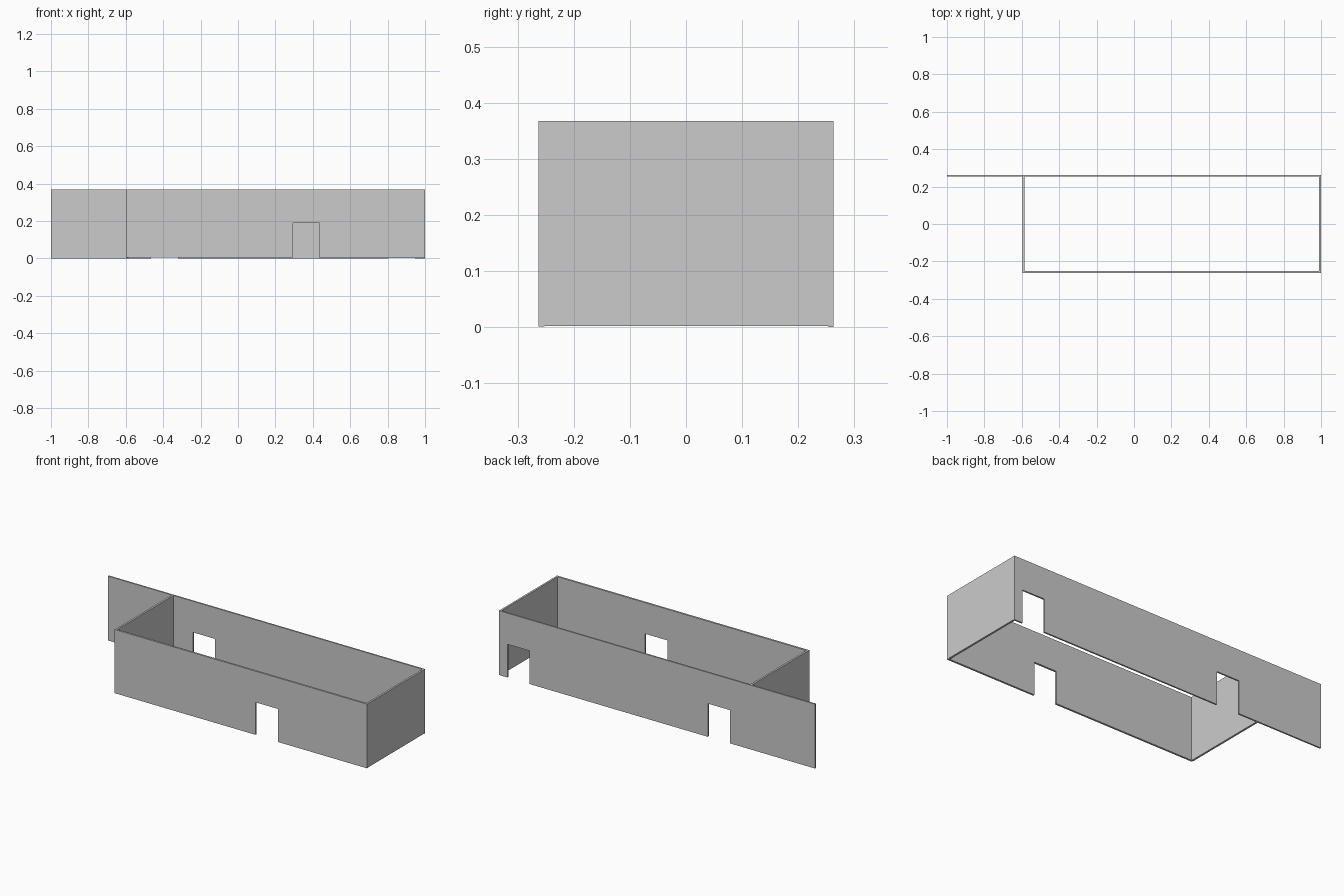
import bpy, bmesh
from mathutils import Vector

if "Cube" in bpy.data.objects:
    bpy.data.objects.remove(bpy.data.objects["Cube"])

H = 0.368        # wall height
T = 0.011        # wall thickness
Y = 0.263        # half depth
LEFT = -0.597    # outer face of the left wall
DOOR_W, DOOR_H = 0.142, 0.19


def wall(name, origin, along, inward, length, doors=(), base=0.0, thick=T):
    """Extruded wall elevation, with door notches open at the bottom.
    base gives the bottom height of each stretch between doors."""
    bases = base if isinstance(base, (list, tuple)) else [base] * (len(doors) + 1)
    pts = [(0, H), (0, bases[0])]
    for i, d in enumerate(doors):
        pts += [(d, bases[i]), (d, DOOR_H),
                (d + DOOR_W, DOOR_H), (d + DOOR_W, bases[i + 1])]
    pts += [(length, bases[-1]), (length, H)]

    o, a, n = Vector(origin), Vector(along), Vector(inward)
    bm = bmesh.new()
    face = bm.faces.new([bm.verts.new(o + a * s + Vector((0, 0, z))) for s, z in pts])
    ext = bmesh.ops.extrude_face_region(bm, geom=[face], use_keep_orig=True)
    moved = [g for g in ext["geom"] if isinstance(g, bmesh.types.BMVert)]
    bmesh.ops.translate(bm, verts=moved, vec=n * thick)
    bmesh.ops.recalc_face_normals(bm, faces=bm.faces)
    me = bpy.data.meshes.new(name)
    bm.to_mesh(me)
    bm.free()
    ob = bpy.data.objects.new(name, me)
    bpy.context.collection.objects.link(ob)
    return ob


# Long back wall, running past the room on the left, with two doorways
wall("back_wall", (-1, Y, 0), (1, 0, 0), (0, -1, 0), 2.0,
     doors=(1 - 0.464, 1 + 0.805), thick=0.009)

# Front wall with one doorway; its left stretch sits slightly above the ground
wall("front_wall", (LEFT, -Y, 0), (1, 0, 0), (0, 1, 0), 1 - LEFT,
     doors=(0.295 - LEFT,), base=(0.004, 0.001))

# End walls, fitted between the front and back walls
span = 2 * Y - T - 0.009
wall("left_wall", (LEFT, -Y + T, 0), (0, 1, 0), (1, 0, 0), span, base=0.002)
wall("right_wall", (1, -Y + T, 0), (0, 1, 0), (-1, 0, 0), span, base=0.002)
